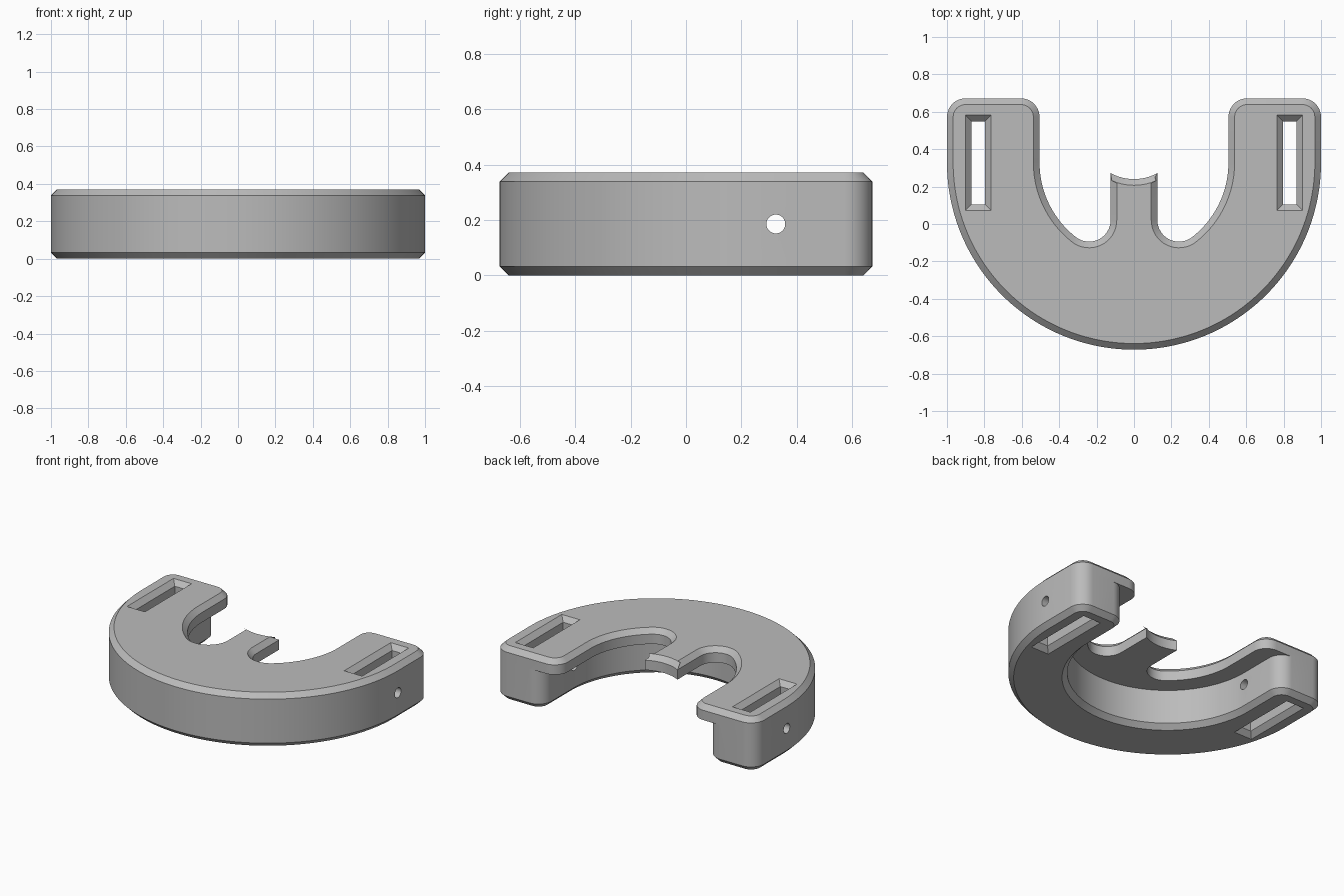
import bpy, bmesh
from math import sin, cos, radians, degrees, acos, pi
from mathutils import Vector

if "Cube" in bpy.data.objects:
    bpy.data.objects.remove(bpy.data.objects["Cube"])

HEIGHT, BEVEL, SHELF = 0.371, 0.033, 0.27   # total height, chamfer, underside of plate
CY, END = 0.328, 0.672                      # arc centre and arm ends in y

grey = bpy.data.materials.new("grey")
grey.use_nodes = True
COLOUR = (0.5, 0.5, 0.5, 1)
grey.diffuse_color = COLOUR
grey.node_tree.nodes["Principled BSDF"].inputs["Base Color"].default_value = COLOUR


def arc(cx, cy, r, a0, a1, n):
    """Points on an arc, angles in degrees."""
    angles = [radians(a0 + (a1 - a0) * i / n) for i in range(n + 1)]
    return [Vector((cx + r * cos(a), cy + r * sin(a))) for a in angles]


def mirrored(half):
    """Close a right half outline that starts and ends on x = 0."""
    return half + [Vector((-p.x, p.y)) for p in reversed(half[1:-1])]


def inset(loop, d):
    """Move a counter-clockwise outline inwards with mitred corners."""
    out = []
    for i, p in enumerate(loop):
        a = (p - loop[i - 1]).normalized()
        b = (loop[(i + 1) % len(loop)] - p).normalized()
        na, nb = Vector((-a.y, a.x)), Vector((-b.y, b.x))
        out.append(p + (na + nb) * d / (1 + na.dot(nb)))
    return out


def loft(name, loop, levels):
    """Stack insets of an outline; levels are (z, inset)."""
    bm = bmesh.new()
    rings = [[bm.verts.new((p.x, p.y, z)) for p in inset(loop, d)] for z, d in levels]
    n = len(loop)
    for low, high in zip(rings, rings[1:]):
        for i in range(n):
            j = (i + 1) % n
            bm.faces.new((low[i], low[j], high[j], high[i]))
    bm.faces.new(list(reversed(rings[0])))
    bm.faces.new(rings[-1])
    mesh = bpy.data.meshes.new(name)
    bm.to_mesh(mesh)
    bm.free()
    ob = bpy.data.objects.new(name, mesh)
    bpy.context.collection.objects.link(ob)
    mesh.materials.append(grey)
    return ob


def boolean(ob, tool, operation):
    mod = ob.modifiers.new(operation.lower(), 'BOOLEAN')
    mod.object, mod.operation, mod.solver = tool, operation, 'EXACT'
    bpy.context.view_layer.objects.active = ob
    bpy.ops.object.modifier_apply(modifier=mod.name)
    bpy.data.objects.remove(tool)


# Outer edge shared by plate and wall
outer = arc(0, CY, 1, -90, 0, 48) + arc(0.9, END - 0.1, 0.1, 0, 90, 10)

# Top plate with round notches and a central tab
notch_angle, notch_r, arm_r = -52, 0.115, 0.505
reach = arm_r - notch_r
nx = reach * cos(radians(notch_angle))
ny = CY + reach * sin(radians(notch_angle))
tab_r = 0.26
tab_angle = -degrees(acos((nx - notch_r) / tab_r))
plate_half = (outer + arc(arm_r + 0.1, END - 0.1, 0.1, 90, 180, 10)
              + arc(0, CY, arm_r, 0, notch_angle, 20)
              + arc(nx, ny, notch_r, notch_angle, -180, 16)[1:]
              + arc(0, 0.24 + tab_r, tab_r, tab_angle, -90, 6))
body = loft("curved_body", mirrored(plate_half),
            [(SHELF, 0), (HEIGHT - BEVEL, 0), (HEIGHT, BEVEL)])

# Lower wall, set back under the plate
wall_r = 0.63
wall_half = (outer + arc(wall_r + 0.1, END - 0.1, 0.1, 90, 180, 10)
             + arc(0, CY, wall_r, 0, -90, 36))
wall = loft("lower_wall", mirrored(wall_half), [(0, BEVEL), (BEVEL, 0), (SHELF, 0)])
boolean(body, wall, 'UNION')

# Strap slots, flared at both mouths
for side in (-1, 1):
    x, y, hx, hy = side * 0.833, 0.327, 0.036, 0.222
    rect = [Vector((x + sx * hx, y + sy * hy)) for sx, sy in ((-1, -1), (1, -1), (1, 1), (-1, 1))]
    slot = loft("slot_cutter", rect, [(-0.01, -BEVEL - 0.01), (BEVEL, 0),
                                      (HEIGHT - BEVEL, 0), (HEIGHT + 0.01, -BEVEL - 0.01)])
    boolean(body, slot, 'DIFFERENCE')

# Cross pin hole through both arms
bpy.ops.mesh.primitive_cylinder_add(vertices=32, radius=0.034, depth=2.4,
                                    location=(0, CY - 0.004, HEIGHT / 2), rotation=(0, pi / 2, 0))
pin = bpy.context.object
pin.data.materials.append(grey)
boolean(body, pin, 'DIFFERENCE')

# Smooth curved walls, crisp chamfers
bpy.ops.object.select_all(action='DESELECT')
body.select_set(True)
bpy.context.view_layer.objects.active = body
bpy.ops.object.shade_smooth_by_angle(angle=radians(30))
